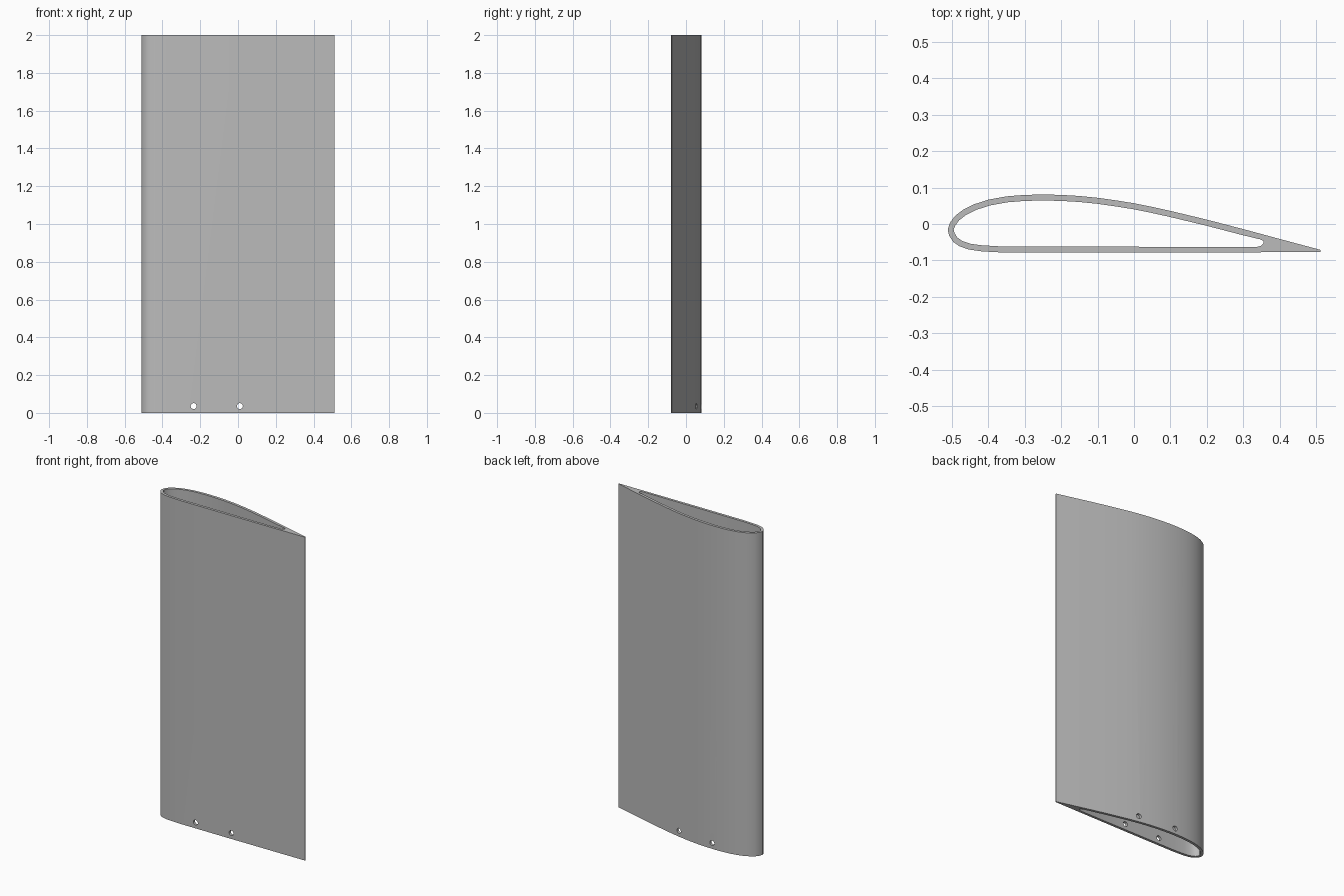
import bpy, bmesh
from math import pi
from mathutils import Vector, Matrix

if "Cube" in bpy.data.objects:
    bpy.data.objects.remove(bpy.data.objects["Cube"])

HEIGHT, WALL, HOLE_R, HOLE_Z = 2.0, 0.0165, 0.0155, 0.036

grey = bpy.data.materials.new("plain_grey")
grey.use_nodes = True
grey.diffuse_color = (0.5, 0.5, 0.5, 1)
grey.node_tree.nodes["Principled BSDF"].inputs["Base Color"].default_value = (0.5, 0.5, 0.5, 1)


def make_object(name, bm):
    bmesh.ops.recalc_face_normals(bm, faces=bm.faces)
    mesh = bpy.data.meshes.new(name)
    bm.to_mesh(mesh)
    bm.free()
    mesh.materials.append(grey)
    obj = bpy.data.objects.new(name, mesh)
    bpy.context.collection.objects.link(obj)
    return obj


def prism(name, outline, z0, z1):
    bm = bmesh.new()
    face = bm.faces.new([bm.verts.new((p.x, p.y, z0)) for p in outline])
    top = bmesh.ops.extrude_face_region(bm, geom=[face])["geom"]
    verts = [g for g in top if isinstance(g, bmesh.types.BMVert)]
    bmesh.ops.translate(bm, vec=(0, 0, z1 - z0), verts=verts)
    return make_object(name, bm)


def cut(target, cutter):
    cutter.hide_render = True
    mod = target.modifiers.new("cut", "BOOLEAN")
    mod.operation, mod.solver, mod.object = "DIFFERENCE", "EXACT", cutter
    bpy.context.view_layer.objects.active = target
    bpy.ops.object.modifier_apply(modifier=mod.name)
    bpy.data.objects.remove(cutter)


# Aerofoil outline: trailing edge, curved back, nose, flat front
outline = [Vector(p) for p in (
    (.512, -.071), (.4, -.041), (.3, -.014), (.2, .012), (.1, .036), (.05, .047),
    (0, .057), (-.05, .065), (-.1, .072), (-.15, .077), (-.2, .08), (-.25, .081),
    (-.3, .08), (-.35, .076), (-.4, .067), (-.44, .054), (-.47, .039), (-.492, .022),
    (-.506, .003), (-.512, -.015), (-.508, -.032), (-.497, -.049), (-.48, -.061),
    (-.455, -.07), (-.42, -.075), (-.35, -.079), (0, -.079), (.512, -.077))]

# Inner hollow: the outline moved inward, with a rounded rear end
hollow = []
for i in range(2, len(outline) - 1):
    a = (outline[i] - outline[i - 1]).normalized()
    b = (outline[i + 1] - outline[i]).normalized()
    inward = (Vector((-a.y, a.x)) + Vector((-b.y, b.x))).normalized()
    hollow.append(outline[i] + inward * WALL)
hollow += [Vector(p) for p in ((.338, -.063), (.349, -.06), (.356, -.053),
                               (.355, -.046), (.346, -.042))]

wing = prism("wing_section", outline, 0, HEIGHT)
cut(wing, prism("hollow_cutter", hollow, -0.1, HEIGHT + 0.1))

# Pin holes through both skins near the base
for x in (-0.235, 0.01):
    bm = bmesh.new()
    bmesh.ops.create_cone(bm, cap_ends=True, segments=24, radius1=HOLE_R, radius2=HOLE_R,
                          depth=0.4, matrix=Matrix.Translation((x, 0, HOLE_Z))
                          @ Matrix.Rotation(pi / 2, 4, "X"))
    cut(wing, make_object("hole_cutter", bm))

# Smooth the gentle curves, keep the rims sharp
bpy.ops.object.select_all(action="DESELECT")
wing.select_set(True)
bpy.context.view_layer.objects.active = wing
bpy.ops.object.shade_smooth_by_angle(angle=pi / 6)
